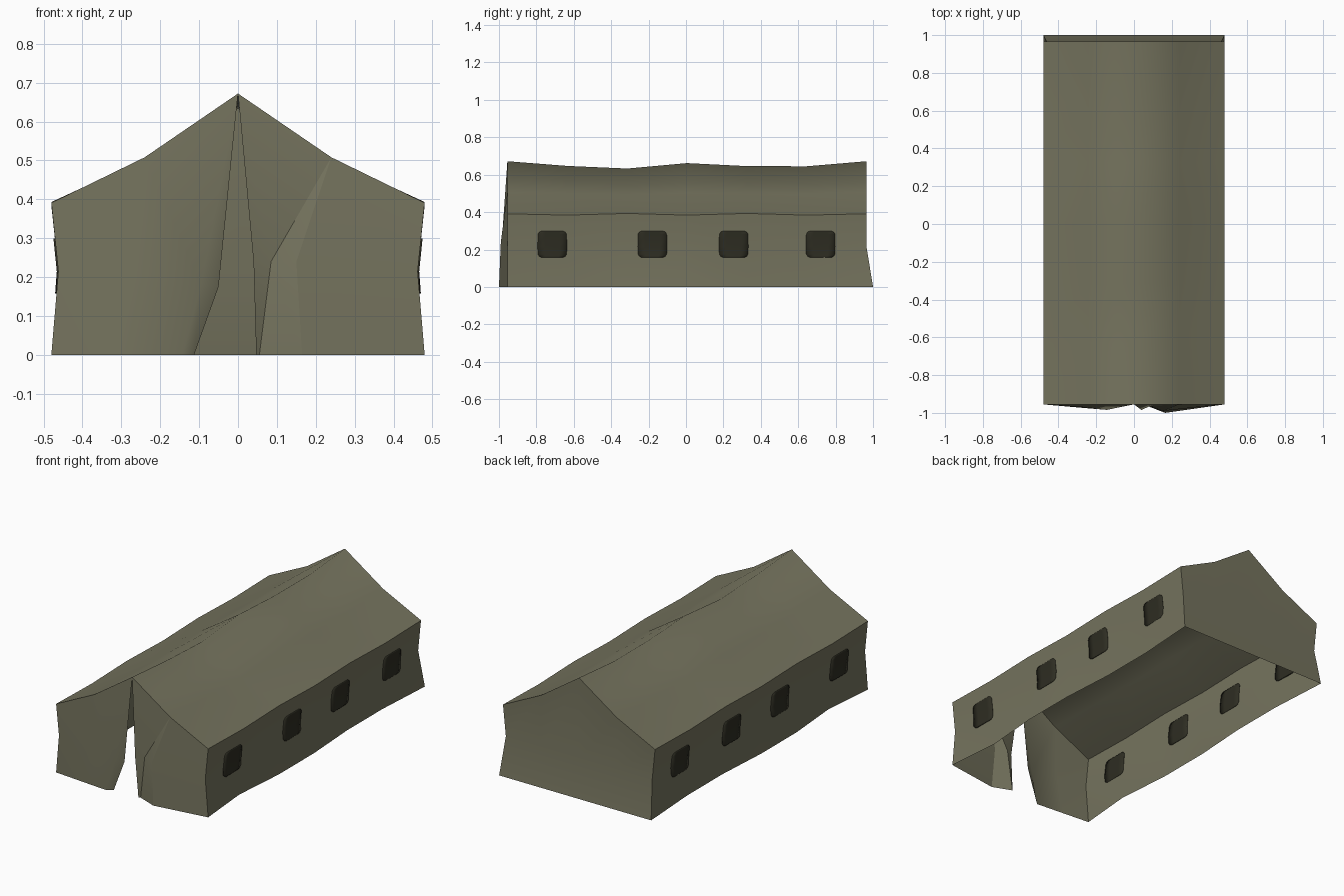
import bpy, bmesh
from mathutils import Vector

if "Cube" in bpy.data.objects:
    bpy.data.objects.remove(bpy.data.objects["Cube"])


def material(name, rgb):
    m = bpy.data.materials.new(name)
    m.diffuse_color = (*rgb, 1)
    m.use_nodes = True
    m.node_tree.nodes["Principled BSDF"].inputs["Base Color"].default_value = m.diffuse_color
    return m


canvas = material("olive_canvas", (0.178, 0.173, 0.112))
dark = material("dark_window", (0.027, 0.026, 0.016))


def sheet(name, rows, outward, mat, angle=None):
    """Cloth surface through a grid of points, facing the outward direction."""
    bm = bmesh.new()
    grid = [[bm.verts.new(p) for p in row] for row in rows]
    for a, b in zip(grid, grid[1:]):
        for i in range(len(a) - 1):
            bm.faces.new((a[i], a[i + 1], b[i + 1], b[i]))
    bmesh.ops.remove_doubles(bm, verts=bm.verts, dist=0.0005)
    bm.normal_update()
    if sum(f.normal.dot(Vector(outward)) * f.calc_area() for f in bm.faces) < 0:
        bmesh.ops.reverse_faces(bm, faces=bm.faces)
    me = bpy.data.meshes.new(name)
    bm.to_mesh(me)
    bm.free()
    me.materials.append(mat)
    ob = bpy.data.objects.new(name, me)
    bpy.context.collection.objects.link(ob)
    bpy.ops.object.select_all(action='DESELECT')
    ob.select_set(True)
    bpy.context.view_layer.objects.active = ob
    if angle:
        bpy.ops.object.shade_smooth_by_angle(angle=angle)
    else:
        bpy.ops.object.shade_smooth()
    return ob


# Stations along the tent: ridge height, eave height, foot offset
F, B = -0.955, 0.965
ys = [F + 0.32 * i for i in range(7)]
ridge = [0.672, 0.647, 0.633, 0.662, 0.646, 0.645, 0.672]
eave = [0.391, 0.384, 0.393, 0.384, 0.393, 0.384, 0.391]
foot = [0.48, 0.452, 0.478, 0.478, 0.458, 0.458, 0.48]
ZM = 0.215

# Sagging roof
rows = []
for y, r, e in zip(ys, ridge, eave):
    m = 0.508 - 0.4 * (0.672 - r)
    rows.append([(-0.48, y, e), (-0.24, y, m), (0, y, r), (0.24, y, m), (0.48, y, e)])
sheet("roof", rows, (0, 0, 1), canvas)


def wall_x(y, z):
    """Half width of the side wall at a point."""
    t = min(max((y - F) / 0.32, 0), 5.999)
    i = int(t)
    bottom = foot[i] + (foot[i + 1] - foot[i]) * (t - i)
    if z < ZM:
        return bottom + (0.462 - bottom) * z / ZM
    return 0.462 + 0.018 * (z - ZM) / (0.39 - ZM)


# Side walls and their rounded windows
outline = [(0.158, 0.058), (0.163, 0.069), (0.175, 0.077), (ZM, 0.078),
           (0.282, 0.077), (0.294, 0.069), (0.299, 0.058)]
for s, side in ((1, "right"), (-1, "left")):
    sheet(side + "_wall",
          [[(s * 0.48, y, e) for y, e in zip(ys, eave)],
           [(s * 0.462, y, ZM) for y in ys],
           [(s * x, y if i < 6 else 1.0, 0) for i, (x, y) in enumerate(zip(foot, ys))]],
          (s, 0, 0), canvas)
    for n, yc in enumerate((-0.715, -0.18, 0.255, 0.72)):
        w = sheet(f"{side}_window_{n + 1}",
                  [[(s * wall_x(yc + k * h, z), yc + k * h, z) for k in (-1, -0.5, 0, 0.5, 1)]
                   for z, h in outline], (s, 0, 0), dark)
        mod = w.modifiers.new("thin_plate", 'SOLIDIFY')
        mod.thickness = 0.008
        mod.offset = 0

# Back wall, flaring out at the foot
sheet("back_wall",
      [[(-0.48, B, 0.391), (-0.24, B, 0.508), (0, B, 0.672), (0.24, B, 0.508), (0.48, B, 0.391)],
       [(x, B, ZM) for x in (-0.462, -0.24, 0, 0.24, 0.462)],
       [(x, 1.0, 0) for x in (-0.48, -0.24, 0, 0.24, 0.48)]],
      (0, 1, 0), canvas)

# Left door flap with its free edge hanging open
sheet("left_door_flap",
      [[(-0.48, F, 0.391), (-0.24, F, 0.508), (0, F, 0.672), (0, F, 0.672)],
       [(-0.462, F, ZM), (-0.27, -0.97, 0.2), (-0.095, -0.974, 0.18), (-0.05, -0.952, 0.175)],
       [(-0.48, F, 0), (-0.31, -0.97, 0), (-0.143, -0.984, 0), (-0.113, -0.958, 0)]],
      (0, -1, 0), canvas, 0.7)

# Right door flap, folded back along a crease
sheet("right_door_flap",
      [[(0, F, 0.672), (0.24, F, 0.508), (0.24, F, 0.508), (0.48, F, 0.391)],
       [(0.04, -0.985, 0.24), (0.085, -0.963, 0.24), (0.15, -0.99, 0.24), (0.462, F, ZM)],
       [(0.047, -0.965, 0), (0.055, -0.957, 0), (0.165, -1.0, 0), (0.48, F, 0)]],
      (0, -1, 0), canvas, 0.5)
